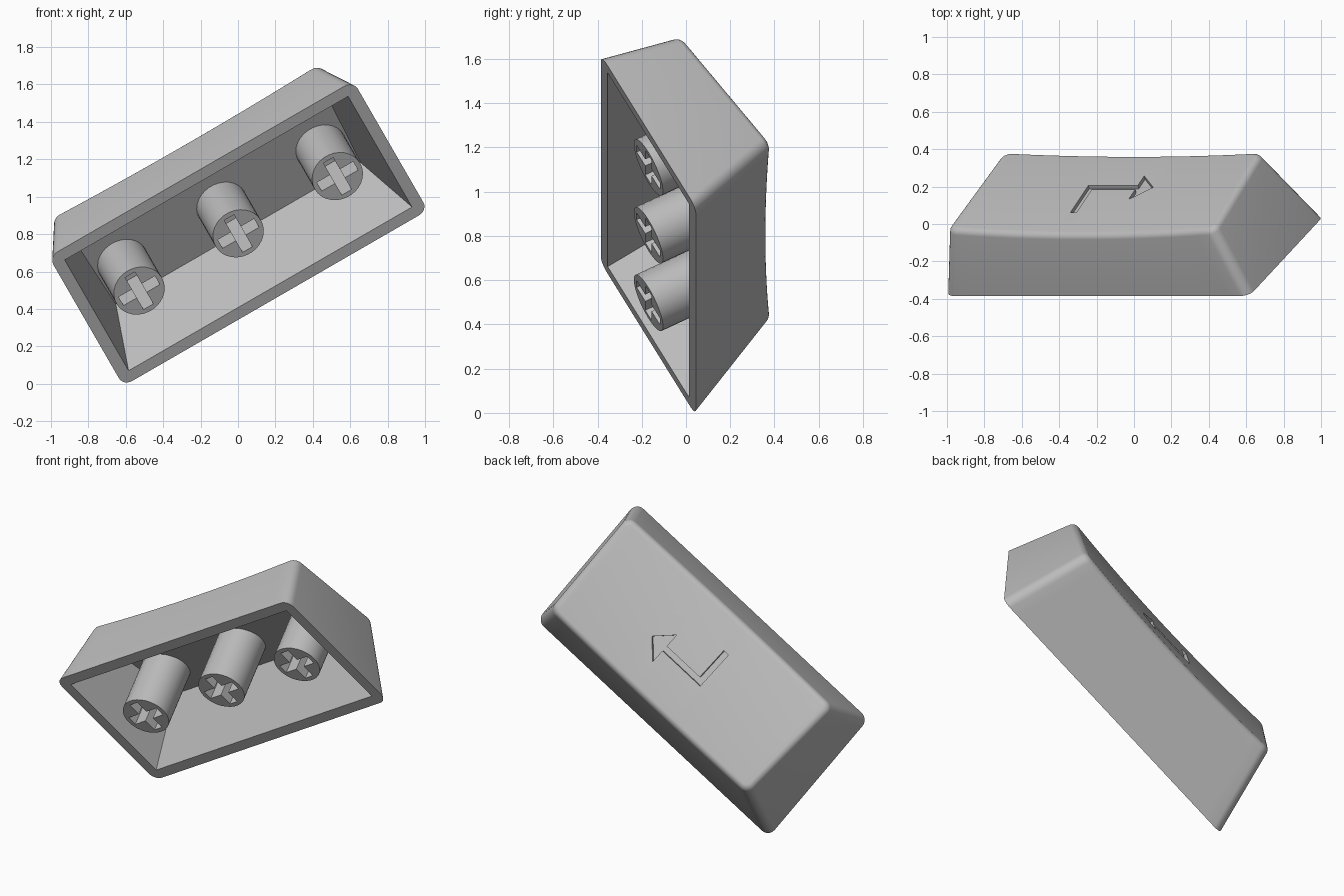
import bpy, bmesh, math
from mathutils import Matrix, Vector

if "Cube" in bpy.data.objects:
    bpy.data.objects.remove(bpy.data.objects["Cube"], do_unlink=True)

# Tilted frame: u along the cap, v across it, n from the open rim to the top
tilt, lean = math.radians(30), math.radians(28.3)
u_axis = Vector((math.cos(tilt), 0, math.sin(tilt)))
v_axis = Vector((math.sin(tilt) * math.cos(lean), math.sin(lean),
                 -math.cos(tilt) * math.cos(lean)))
n_axis = u_axis.cross(v_axis)
FRAME = Matrix((u_axis, v_axis, n_axis)).transposed().to_4x4()
FRAME.translation = (0.002, -0.17, 0.803)

grey = bpy.data.materials.new("cap grey")
grey.use_nodes = True
COLOUR = (0.5, 0.5, 0.5, 1)
grey.diffuse_color = COLOUR
grey.node_tree.nodes["Principled BSDF"].inputs["Base Color"].default_value = COLOUR


def finish(bm, name):
    bmesh.ops.recalc_face_normals(bm, faces=bm.faces)
    mesh = bpy.data.meshes.new(name)
    bm.to_mesh(mesh)
    bm.free()
    mesh.transform(FRAME)
    mesh.materials.append(grey)
    obj = bpy.data.objects.new(name, mesh)
    bpy.context.collection.objects.link(obj)
    return obj


def loft(rings, name):
    """Closed solid through rings of equal length."""
    bm = bmesh.new()
    loops = [[bm.verts.new(p) for p in ring] for ring in rings]
    count = len(loops[0])
    for low, high in zip(loops, loops[1:]):
        for i in range(count):
            j = (i + 1) % count
            bm.faces.new((low[i], low[j], high[j], high[i]))
    bm.faces.new(loops[0])
    top = loops[-1]
    if count > 30:  # strip across the dished top
        for i in range(count // 2 - 1):
            bm.faces.new((top[i], top[i + 1], top[-2 - i], top[-1 - i]))
    else:
        bm.faces.new(top)
    return finish(bm, name)


def prism(outline, low, high, name):
    return loft([[(u, v, f(v)) for u, v in outline] for f in (low, high)], name)


def cut(obj, cutter):
    mod = obj.modifiers.new("cut", 'BOOLEAN')
    mod.operation, mod.solver, mod.object = 'DIFFERENCE', 'EXACT', cutter
    bpy.context.view_layer.objects.active = obj
    bpy.ops.object.modifier_apply(modifier=mod.name)
    bpy.data.objects.remove(cutter, do_unlink=True)


def smooth(obj):
    bpy.ops.object.select_all(action='DESELECT')
    obj.select_set(True)
    bpy.context.view_layer.objects.active = obj
    bpy.ops.object.shade_smooth_by_angle(angle=math.radians(30))


# Cap body: tapered rounded rectangle with a sloped, dished top
def bounds(n, inset):
    return 0.94 - 0.29 * n - inset, -0.453 + 0.03 * n + inset, 0.453 - 0.41 * n - inset


def top_height(u, v):
    return 0.464 + 0.152 * v - 0.03 * (1 - (u / 0.82) ** 2)


ARC, SIDE = 6, 24
half = [(-1, math.pi * (1 + i / ARC / 2)) for i in range(ARC + 1)]
half += [(2 * i / SIDE - 1, math.pi * 1.5) for i in range(1, SIDE)]
half += [(1, math.pi * (1.5 + i / ARC / 2)) for i in range(ARC + 1)]
outline = [(c, -1, a) for c, a in half] + [(c, 1, -a) for c, a in reversed(half)]


def cap_ring(inset, drop, base=False):
    radius, ring = 0.055 - inset, []
    for c, side, a in outline:
        n = 0.0
        for _ in range(1 if base else 5):
            wide, low, high = bounds(n, inset)
            u = c * (wide - radius) + radius * math.cos(a)
            v = (high - radius if side > 0 else low + radius) + radius * math.sin(a)
            if not base:
                n = top_height(u, v) - drop
        ring.append((u, v, n))
    return ring


FILLET = 0.03
steps = [math.pi / 2 * i / 5 for i in range(6)]
cap = loft([cap_ring(0, 0, True)] + [
    cap_ring(FILLET * (1 - math.cos(t)), FILLET * (1 - math.sin(t))) for t in steps],
    "cap_shell")

# Hollow underside with sharp corners and sloped ceiling
rings = []
for n_back, n_front in ((-0.05, -0.05), (0.32, 0.41)):
    ring = []
    for su, sv in ((-1, -1), (1, -1), (1, 1), (-1, 1)):
        n = n_front if sv > 0 else n_back
        wide, low, high = bounds(n, 0.065)
        ring.append((su * wide, high if sv > 0 else low, n))
    rings.append(ring)
cut(cap, loft(rings, "cavity_cutter"))

# Engraved bent arrow
arrow = [(-0.16, -0.25), (-0.122, -0.25), (-0.122, -0.046), (0.146, -0.046),
         (0.146, -0.132), (0.25, -0.03), (0.146, 0.072), (0.146, -0.01), (-0.16, -0.01)]
cut(cap, prism(arrow, lambda v: top_height(0, v) - 0.02,
               lambda v: top_height(0, v) + 0.1, "arrow_cutter"))
smooth(cap)

# Three round stems with deep cross sockets
LONG, THIN, STEM = 0.112, 0.03, 0.14
quarter = [(LONG, -THIN), (LONG, THIN), (THIN, THIN)]
cross = []
for _ in range(4):
    cross += quarter
    quarter = [(-v, u) for u, v in quarter]
circle = [(STEM * math.cos(i * math.tau / 30), STEM * math.sin(i * math.tau / 30))
          for i in range(30)]
for name, offset in (("right_stem", -0.612), ("middle_stem", 0), ("left_stem", 0.612)):
    def moved(points):
        return [(u + offset, v) for u, v in points]
    stem = prism(moved(circle), lambda v: 0.0, lambda v: 0.395, name)
    cut(stem, prism(moved(cross), lambda v: -0.05, lambda v: 0.375, "socket_cutter"))
    smooth(stem)
